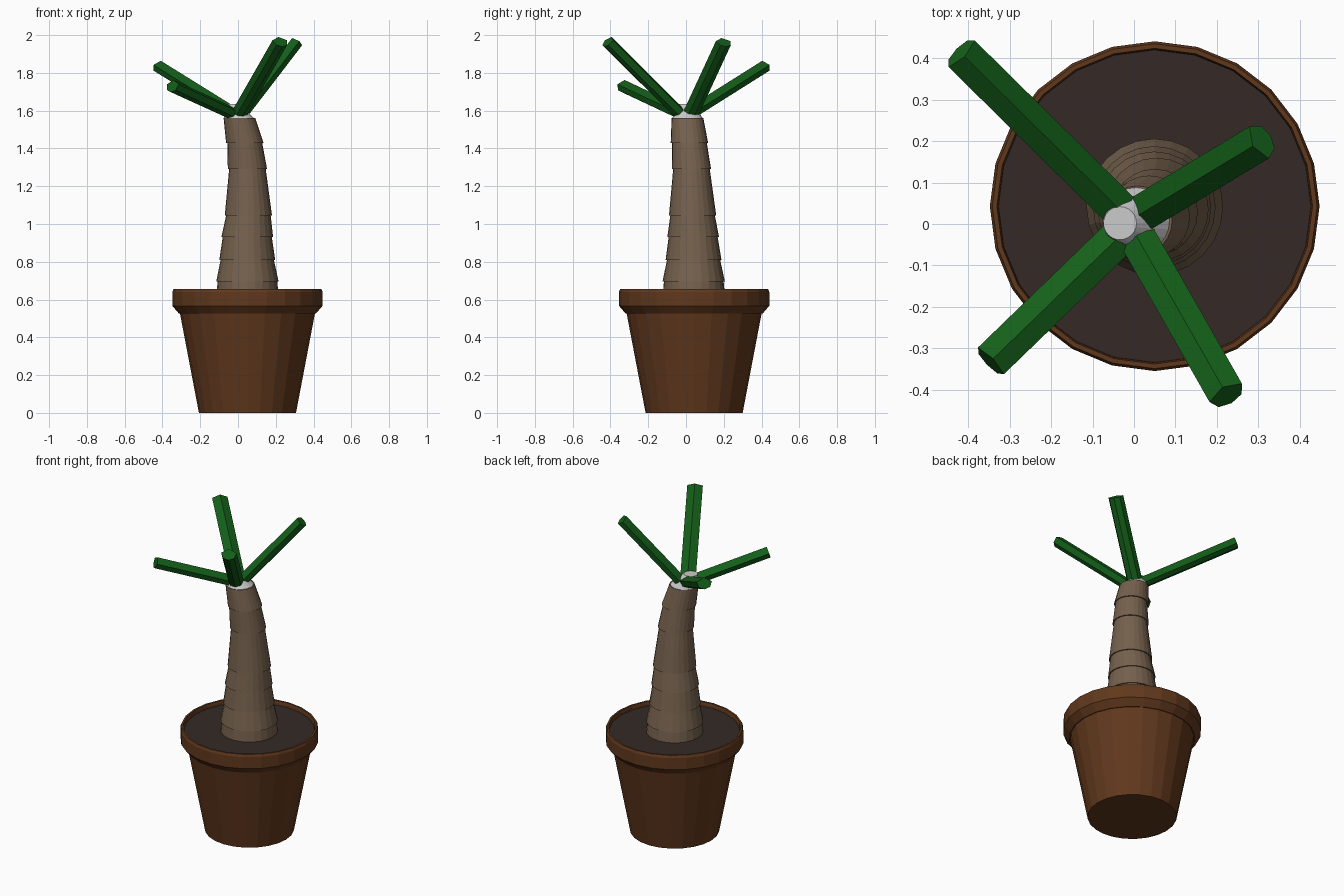
import bpy, math
from mathutils import Vector

if "Cube" in bpy.data.objects:
    bpy.data.objects.remove(bpy.data.objects["Cube"])


def material(name, rgb):
    m = bpy.data.materials.new(name)
    m.diffuse_color = (*rgb, 1)
    m.use_nodes = True
    m.node_tree.nodes["Principled BSDF"].inputs["Base Color"].default_value = m.diffuse_color
    return m


def loft(name, rings, mat=None):
    """Skin a closed tube through equal-length rings of points and cap both ends."""
    n = len(rings[0])
    verts = [p for ring in rings for p in ring]
    faces = [tuple(reversed(range(n)))]
    for k in range(len(rings) - 1):
        a, b = k * n, (k + 1) * n
        for i in range(n):
            j = (i + 1) % n
            faces.append((a + i, a + j, b + j, b + i))
    faces.append(tuple(range(len(verts) - n, len(verts))))
    mesh = bpy.data.meshes.new(name)
    mesh.from_pydata(verts, [], faces)
    ob = bpy.data.objects.new(name, mesh)
    bpy.context.collection.objects.link(ob)
    if mat:
        mesh.materials.append(mat)
    return ob


def circle(x, y, z, r, n=24):
    return [(x + r * math.cos(math.tau * i / n), y + r * math.sin(math.tau * i / n), z)
            for i in range(n)]


clay = material("clay", (0.12, 0.04, 0.012))
earth = material("earth", (0.035, 0.023, 0.02))
bark = material("bark", (0.18, 0.12, 0.075))
green = material("green", (0.007, 0.115, 0.01))
PX, PY = 0.05, 0.043

# Pot with flared rim and recessed top
profile = [(0.257, 0), (0.357, 0.525), (0.362, 0.525), (0.398, 0.567), (0.398, 0.64),
           (0.392, 0.655), (0.381, 0.655), (0.378, 0.64), (0.375, 0.60)]
loft("pot", [circle(PX, PY, z, r) for r, z in profile], clay)

# Soil
loft("soil", [circle(PX, PY, 0.58, 0.374), circle(PX, PY, 0.628, 0.378)], earth)

# Leaning trunk: stacked segments, each with a small lip at its lower edge
trunk = [(0.050, 0.042, 0.61, 0.166), (0.050, 0.041, 0.695, 0.165),
         (0.049, 0.040, 0.81, 0.148), (0.049, 0.038, 0.93, 0.137),
         (0.055, 0.035, 1.045, 0.125), (0.050, 0.029, 1.29, 0.104),
         (0.036, 0.018, 1.43, 0.099), (0.008, 0.008, 1.56, 0.084)]
rings = []
for (x0, y0, z0, r0), (x1, y1, z1, r1) in zip(trunk, trunk[1:]):
    rings += [circle(x0, y0, z0, r0), circle(x1, y1, z1, r1 - 0.007)]
rings[-1] = circle(*trunk[-1])
loft("trunk", rings, bark)

# Grey crown stub in the middle of the leaves
loft("crown", [circle(0.008, 0.008, 1.555, 0.083), circle(-0.034, 0.002, 1.635, 0.04)])

# Thick leaves: ridged section swept from the crown to each tip
section = [(-0.045, 0.008), (-0.032, -0.025), (0, -0.036), (0.032, -0.025),
           (0.045, 0.008), (0, 0.032)]
leaves = {
    "back_left_leaf": ((-0.035, 0.035, 1.597), (-0.418, 0.413, 1.835)),
    "front_left_leaf": ((-0.035, -0.03, 1.59), (-0.347, -0.332, 1.732)),
    "back_right_leaf": ((0.025, 0.03, 1.595), (0.307, 0.2, 1.963)),
    "front_right_leaf": ((0.012, -0.04, 1.595), (0.224, -0.412, 1.966)),
}
for name, (start, end) in leaves.items():
    a, b = Vector(start), Vector(end)
    d = (b - a).normalized()
    side = d.cross(Vector((0, 0, 1))).normalized()
    up = side.cross(d)
    loft(name, [[p + side * u + up * v for u, v in section] for p in (a, b)], green)
